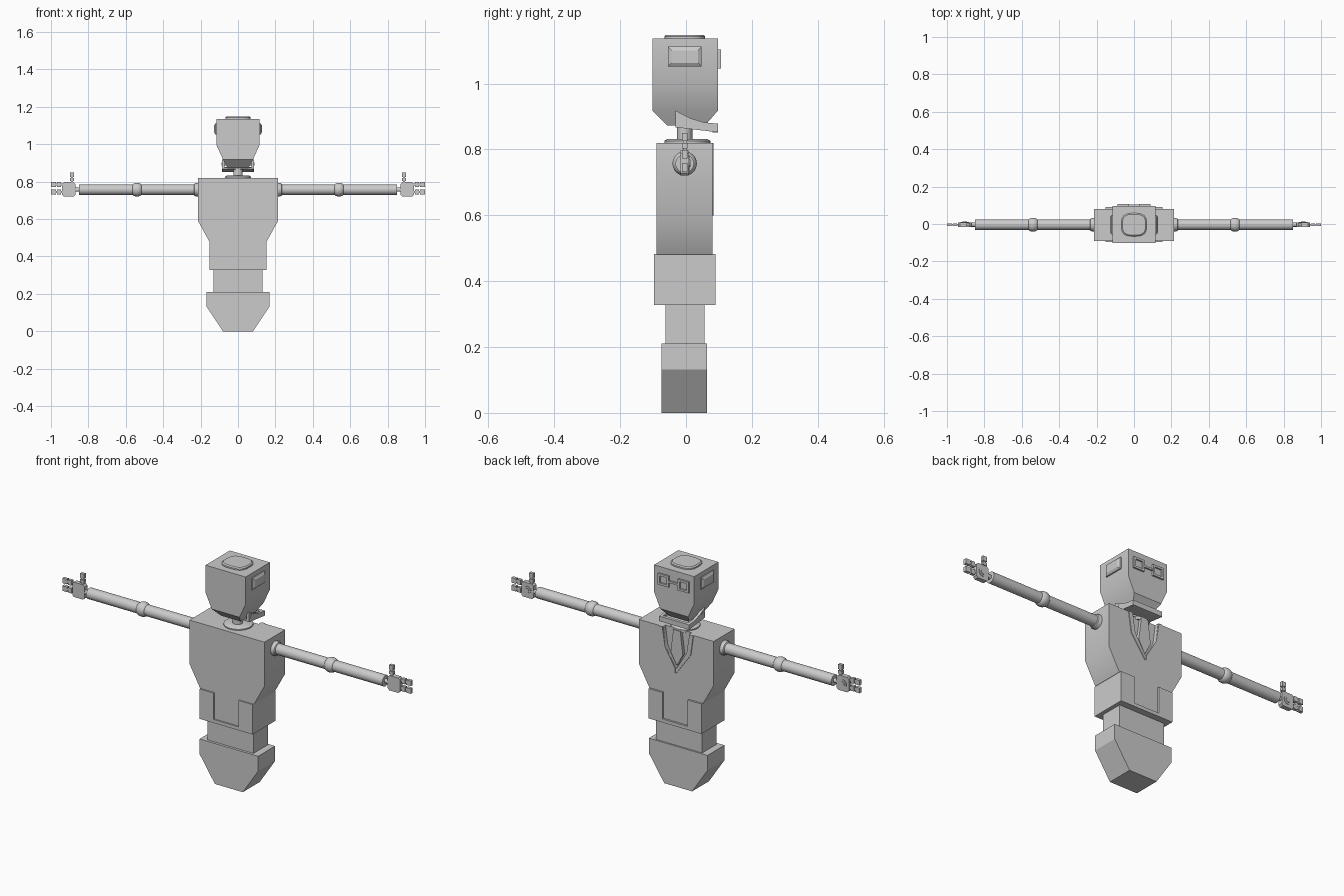
import bpy, bmesh, math

if "Cube" in bpy.data.objects:
    bpy.data.objects.remove(bpy.data.objects["Cube"])

grey = bpy.data.materials.new("light grey")
grey.diffuse_color = (0.6, 0.6, 0.6, 1)
grey.use_nodes = True
grey.node_tree.nodes["Principled BSDF"].inputs["Base Color"].default_value = grey.diffuse_color


def loft(name, rings, mirror=False):
    """Skin equal-length rings of points and cap both ends."""
    bm = bmesh.new()
    vs = [[bm.verts.new(p) for p in r] for r in rings]
    n = len(vs[0])
    for a, b in zip(vs, vs[1:]):
        for i in range(n):
            j = (i + 1) % n
            bm.faces.new((a[i], a[j], b[j], b[i]))
    bm.faces.new(vs[0])
    bm.faces.new(vs[-1])
    bmesh.ops.recalc_face_normals(bm, faces=bm.faces)
    me = bpy.data.meshes.new(name)
    bm.to_mesh(me)
    bm.free()
    me.materials.append(grey)
    ob = bpy.data.objects.new(name, me)
    bpy.context.collection.objects.link(ob)
    if mirror:
        ob.modifiers.new("mirror", 'MIRROR')
    bpy.ops.object.select_all(action='DESELECT')
    bpy.context.view_layer.objects.active = ob
    ob.select_set(True)
    bpy.ops.object.shade_smooth_by_angle(angle=math.radians(32))
    return ob


def rect(x0, x1, y0, y1, z):
    return [(x0, y0, z), (x1, y0, z), (x1, y1, z), (x0, y1, z)]


def box(name, x0, x1, y0, y1, z0, z1, mirror=False):
    return loft(name, [rect(x0, x1, y0, y1, z0), rect(x0, x1, y0, y1, z1)], mirror)


def prism(name, xz, y0, y1, mirror=False):
    return loft(name, [[(x, y, z) for x, z in xz] for y in (y0, y1)], mirror)


def sym(half):
    """Close a right-hand (x, z) outline with its mirror image."""
    return half + [(-x, z) for x, z in reversed(half)]


def oval(rx, ry, cy, z, power=2.0, n=32):
    pts = []
    for i in range(n):
        c, s = math.cos(math.tau * i / n), math.sin(math.tau * i / n)
        pts.append((rx * math.copysign(abs(c) ** (2 / power), c),
                    cy + ry * math.copysign(abs(s) ** (2 / power), s), z))
    return pts


ARM_Y, ARM_Z = -0.004, 0.757


def lathe_x(name, prof, n=24):
    """Turn an (x, radius) profile about the arm axis, on both sides."""
    return loft(name, [[(x, ARM_Y + r * math.cos(math.tau * i / n),
                         ARM_Z + r * math.sin(math.tau * i / n)) for i in range(n)]
                       for x, r in prof], True)


# Hips, abdomen and notched belt
prism("hips", sym([(0.168, 0.21), (0.168, 0.132), (0.08, 0)]), -0.075, 0.064)
box("abdomen", -0.132, 0.132, -0.062, 0.056, 0.2, 0.335)
prism("belt", sym([(0.072, 0.345), (0.072, 0.482), (0.152, 0.482), (0.152, 0.327)]),
      -0.097, 0.09)

# Torso with an open collar cut into the chest
torso = prism("torso", sym([(0.215, 0.82), (0.215, 0.592), (0.155, 0.483),
                            (0.145, 0.478), (0.145, 0.335)]), -0.09, 0.08)
cutter = prism("collar_cutter", sym([(0.078, 0.84), (0.062, 0.72), (0.002, 0.625)]),
               0.06, 0.12)
cutter.hide_render = True
cutter.hide_viewport = True
cut = torso.modifiers.new("collar", 'BOOLEAN')
cut.operation = 'DIFFERENCE'
cut.object = cutter
prism("tie", sym([(0.02, 0.818), (0.035, 0.70), (0.002, 0.638)]), 0.055, 0.076)
prism("lapel", [(0.078, 0.82), (0.10, 0.82), (0.085, 0.715), (0.003, 0.60),
                (0.003, 0.622), (0.062, 0.72)], 0.07, 0.084, True)

# Neck
loft("neck_ring", [oval(0.07, 0.07, 0.004, 0.81), oval(0.07, 0.07, 0.004, 0.826),
                   oval(0.06, 0.06, 0.004, 0.832)])
loft("neck", [oval(0.025, 0.023, -0.004, 0.82), oval(0.025, 0.023, -0.004, 0.89)])

# Jaw: hinged side arms, floor plate and chin
side = [(-0.032, 0.918), (-0.032, 0.867), (0.097, 0.852), (0.097, 0.878),
        (0.055, 0.882), (0.012, 0.895)]
loft("jaw_arm", [[(x, y, z) for y, z in side] for x in (0.072, 0.086)], True)
floor = [(-0.03, 0.876), (-0.03, 0.867), (0.09, 0.853), (0.09, 0.862)]
loft("jaw_floor", [[(x, y, z) for y, z in floor] for x in (-0.075, 0.075)])
box("chin", -0.08, 0.08, 0.08, 0.097, 0.852, 0.878)
loft("jaw_hinge", [[(x, -0.014 + 0.008 * math.cos(math.tau * i / 12),
                     0.893 + 0.008 * math.sin(math.tau * i / 12)) for i in range(12)]
                   for x in (0.06, 0.088)], True)

# Head
loft("head", [rect(-0.115, 0.115, -0.102, 0.097, 1.136),
              rect(-0.115, 0.115, -0.102, 0.097, 0.995),
              rect(-0.08, 0.08, -0.102, 0.097, 0.918),
              rect(-0.056, 0.056, -0.058, 0.058, 0.873)])
loft("crown_cap", [oval(0.068, 0.062, -0.004, 1.13, 3),
                   oval(0.068, 0.062, -0.004, 1.143, 3),
                   oval(0.062, 0.056, -0.004, 1.148, 3)])


def ear_ring(x, d):
    return [(x, -0.055 + d, 1.052 + d), (x, 0.047 - d, 1.052 + d),
            (x, 0.047 - d, 1.112 - d), (x, -0.055 + d, 1.112 - d)]


loft("ear_plate", [ear_ring(0.11, 0), ear_ring(0.121, 0), ear_ring(0.128, 0.011)], True)

# Goggles: two square frames, lenses and a bridge
for z0, z1 in ((1.045, 1.056), (1.092, 1.103)):
    box("goggle_rail", 0.026, 0.088, 0.09, 0.106, z0, z1, True)
for x0, x1 in ((0.026, 0.037), (0.077, 0.088)):
    box("goggle_post", x0, x1, 0.09, 0.106, 1.05, 1.1, True)
box("goggle_lens", 0.03, 0.085, 0.09, 0.099, 1.05, 1.1, True)
box("goggle_bridge", -0.03, 0.03, 0.09, 0.105, 1.069, 1.079)

# Arms: shoulder ring, tube, elbow bulge and wrist
lathe_x("shoulder", [(0.19, 0.036), (0.225, 0.036), (0.233, 0.033), (0.237, 0.027)])
lathe_x("arm", [(0.2, 0.028), (0.85, 0.028)])
lathe_x("elbow", [(0.54 + 0.026 * math.sin(math.radians(a)),
                   0.02 + 0.017 * math.cos(math.radians(a)))
                  for a in range(-90, 91, 15)])
lathe_x("wrist", [(0.84, 0.011), (0.885, 0.011)], 12)


# Hands
def hand_box(name, x0, x1, z0, z1, t):
    box(name, x0, x1, ARM_Y - t, ARM_Y + t, z0, z1, True)


c = 0.009
palm = [(0.87 + c, 0.72), (0.94 - c, 0.72), (0.94, 0.72 + c), (0.94, 0.797 - c),
        (0.94 - c, 0.797), (0.87 + c, 0.797), (0.87, 0.797 - c), (0.87, 0.72 + c)]
prism("palm", palm, ARM_Y - 0.012, ARM_Y + 0.012, True)
for r, y in ((0.022, 0.0145), (0.012, 0.017)):
    prism("palm_disc", [(0.905 + r * math.cos(math.tau * i / 20),
                         0.758 + r * math.sin(math.tau * i / 20)) for i in range(20)],
          ARM_Y, ARM_Y + y, True)
for z in (0.785, 0.745):
    hand_box("finger_link", 0.935, 0.98, z - 0.006, z + 0.006, 0.005)
    hand_box("finger_base", 0.947, 0.967, z - 0.013, z + 0.013, 0.008)
    hand_box("finger_tip", 0.974, 1.0, z - 0.013, z + 0.013, 0.008)
hand_box("thumb_link", 0.881, 0.893, 0.79, 0.83, 0.005)
hand_box("thumb_base", 0.876, 0.898, 0.803, 0.819, 0.008)
hand_box("thumb_tip", 0.876, 0.898, 0.825, 0.85, 0.008)
